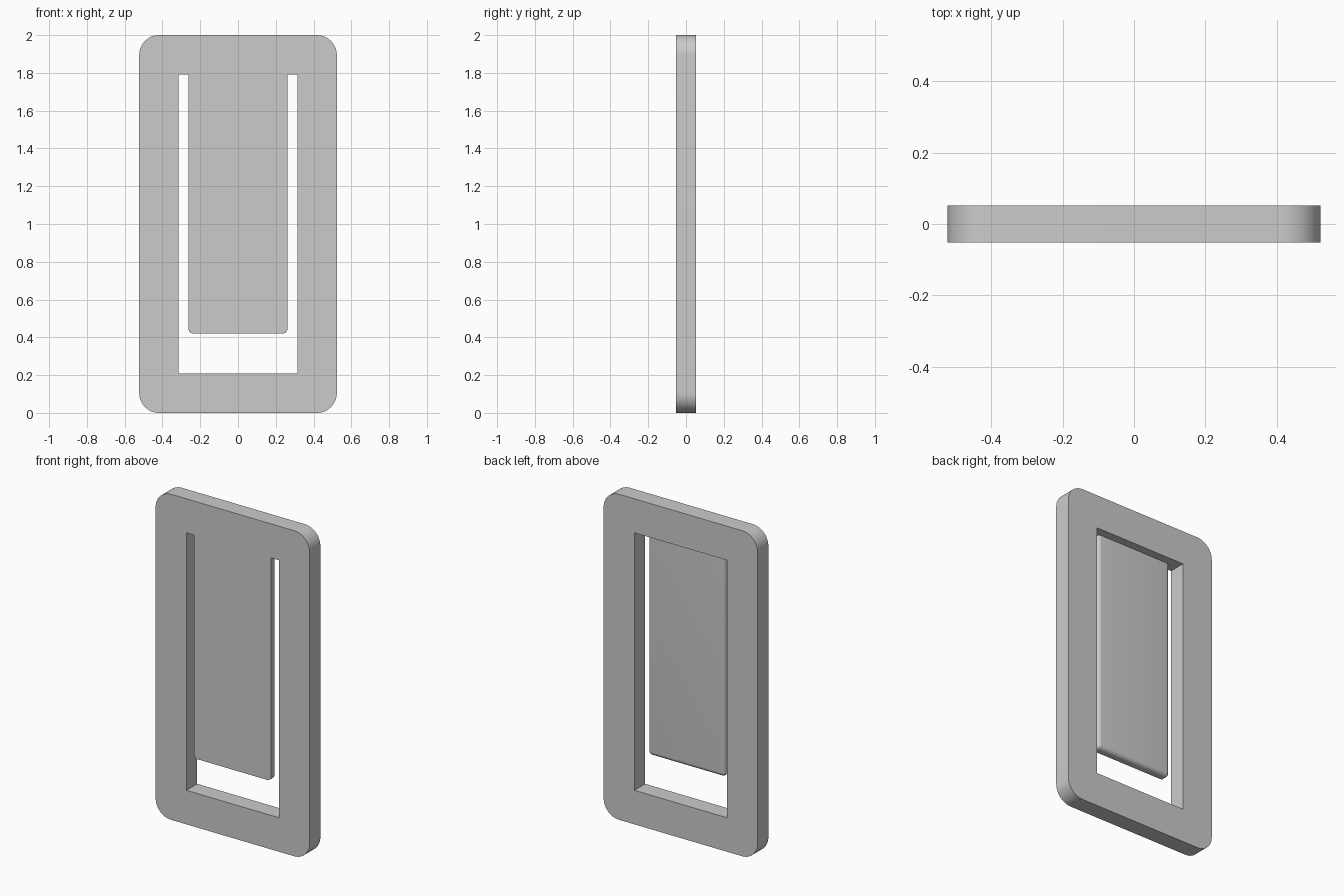
import bpy, bmesh, math

W, H, T = 0.523, 2.0, 0.0523      # half width, height, half thickness
RIM = 0.209                       # frame border
TONGUE_W, TONGUE_Z = 0.262, 0.42  # tongue half width, lower end
R = 0.026                         # tongue edge rounding

cube = bpy.data.objects.get("Cube")
if cube:
    bpy.data.objects.remove(cube, do_unlink=True)

grey = bpy.data.materials.new("plain grey")
grey.use_nodes = True
grey.diffuse_color = (0.6, 0.6, 0.6, 1)
grey.node_tree.nodes["Principled BSDF"].inputs["Base Color"].default_value = (0.6, 0.6, 0.6, 1)


def box(name, x, y0, y1, z0, z1, radius=0, segments=1, rule=None):
    """Box symmetric in x; edges whose two ends satisfy the rule are rounded."""
    bm = bmesh.new()
    bmesh.ops.create_cube(bm, size=1)
    for v in bm.verts:
        v.co.x *= 2 * x
        v.co.y = y1 if v.co.y > 0 else y0
        v.co.z = z1 if v.co.z > 0 else z0
    if rule:
        edges = [e for e in bm.edges if rule(e.verts[0].co, e.verts[1].co)]
        bmesh.ops.bevel(bm, geom=edges, offset=radius, segments=segments,
                        profile=0.5, affect='EDGES')
    mesh = bpy.data.meshes.new(name)
    bm.to_mesh(mesh)
    bm.free()
    mesh.materials.append(grey)
    obj = bpy.data.objects.new(name, mesh)
    bpy.context.collection.objects.link(obj)
    return obj


def subtract(target, cutter):
    """Cut one solid out of another and discard the cutter."""
    mod = target.modifiers.new("cut", 'BOOLEAN')
    mod.operation = 'DIFFERENCE'
    mod.solver = 'EXACT'
    mod.object = cutter
    bpy.context.view_layer.objects.active = target
    bpy.ops.object.modifier_apply(modifier=mod.name)
    bpy.data.objects.remove(cutter, do_unlink=True)


def along_y(a, b):
    return abs(a.y - b.y) > 0.01


def tongue_edges(a, b):
    low_corner = along_y(a, b) and a.z < 1
    rear_edge = a.y > -0.01 and b.y > -0.01 and min(a.z, b.z) < 1
    return low_corner or rear_edge


# Slab with four rounded corners
clip = box("frame_with_tongue", W, -T, T, 0, H, 0.105, 16, along_y)

# Opening, less a half-thickness tongue that hangs from the top, flush with the front
opening = box("opening_cutter", W - RIM, -0.1, 0.1, RIM, H - RIM)
tongue = box("tongue_shape", TONGUE_W, -0.2, 0, TONGUE_Z, H - 0.1, R, 8, tongue_edges)
subtract(opening, tongue)
subtract(clip, opening)

# Smooth rounded edges, crisp corners
bpy.ops.object.select_all(action='DESELECT')
clip.select_set(True)
bpy.context.view_layer.objects.active = clip
bpy.ops.object.shade_smooth_by_angle(angle=math.radians(30))
